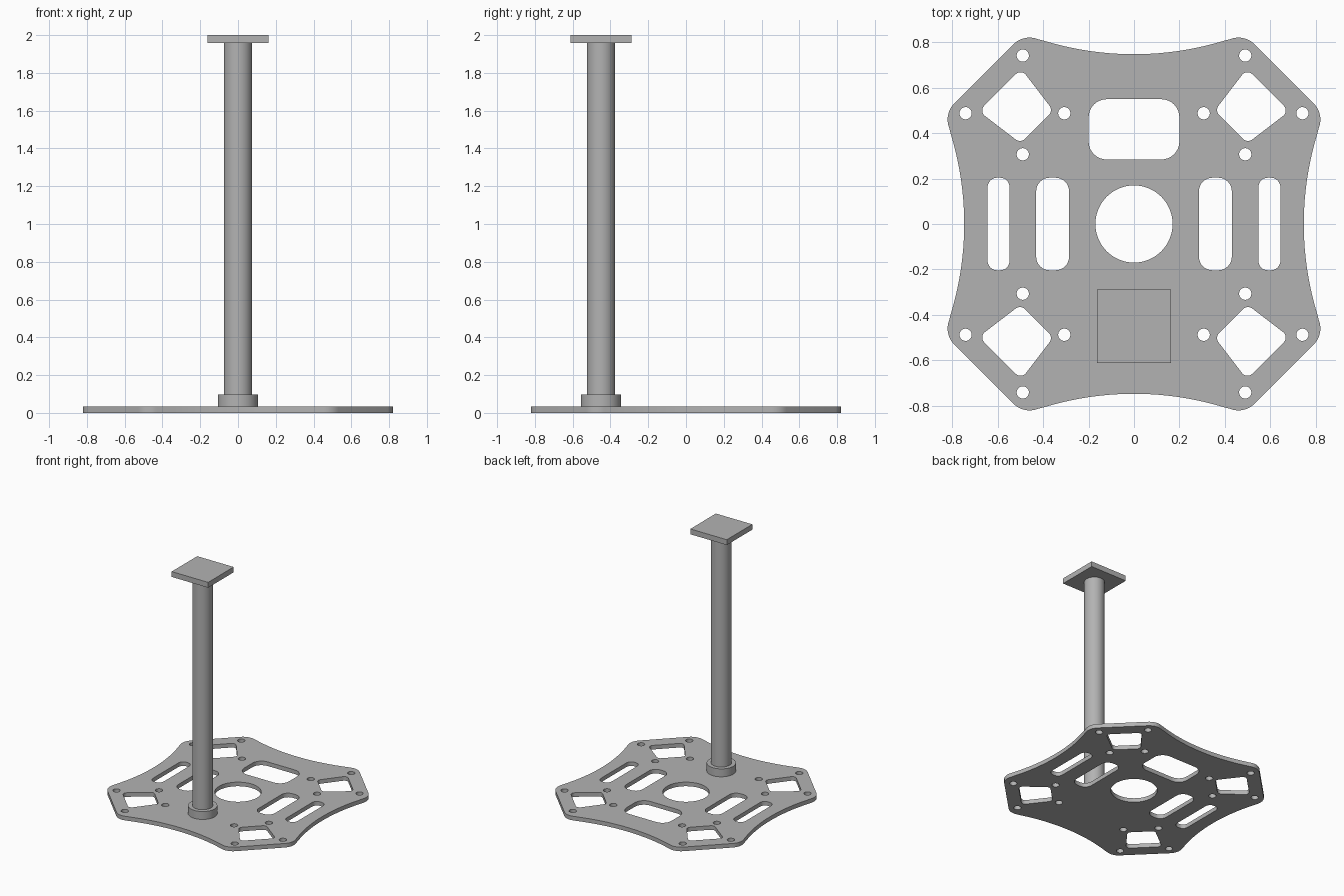
import bpy
import math
from mathutils import Vector

cube = bpy.data.objects.get("Cube")
if cube:
    bpy.data.objects.remove(cube, do_unlink=True)

GREY = (0.45, 0.45, 0.45, 1)
grey = bpy.data.materials.new("plain_grey")
grey.use_nodes = True
grey.diffuse_color = GREY
grey.node_tree.nodes["Principled BSDF"].inputs["Base Color"].default_value = GREY

PLATE_T = 0.033     # plate thickness
POST_Y = -0.45      # post position


def circle(cx, cy, r, n=32):
    return [Vector((cx + r * math.cos(2 * math.pi * i / n),
                    cy + r * math.sin(2 * math.pi * i / n))) for i in range(n)]


def rounded(corners, radius, steps=8):
    """Polygon with every corner replaced by a tangent arc."""
    pts = [Vector(c) for c in corners]
    out = []
    for i, p in enumerate(pts):
        a = (pts[i - 1] - p).normalized()
        b = (pts[(i + 1) % len(pts)] - p).normalized()
        half = a.angle(b) / 2
        centre = p + (a + b).normalized() * radius / math.sin(half)
        t = radius / math.tan(half)
        start, end = p + a * t - centre, p + b * t - centre
        sweep = math.atan2(start.x * end.y - start.y * end.x, start.dot(end))
        for k in range(steps + 1):
            ang = sweep * k / steps
            c, s = math.cos(ang), math.sin(ang)
            out.append(centre + Vector((start.x * c - start.y * s,
                                        start.x * s + start.y * c)))
    return out


def rect(x0, x1, y0, y1, radius):
    return rounded([(x0, y0), (x1, y0), (x1, y1), (x0, y1)], radius)


def plate_outline():
    """One inward-bowed side with its rounded tip, turned four times."""
    mid, bow, tip_x, r = 0.748, 1.355, 0.485, 0.1
    bow_y = lambda x: mid + bow - math.sqrt(bow * bow - x * x)
    tip = Vector((tip_x, bow_y(tip_x)))
    lean = math.asin(tip_x / bow)
    before = tip - Vector((math.cos(lean), math.sin(lean)))
    after = tip + Vector((1, -1))
    fillet = rounded([before, tip, after], r, 10)[11:22]
    start_x = fillet[0].x
    side = [Vector((start_x * k / 12, bow_y(start_x * k / 12))) for k in range(12)] + fillet
    side = [Vector((-p.x, p.y)) for p in reversed(side[1:])] + side
    out = []
    for q in range(4):
        for p in side:
            out.append(p.copy())
        side = [Vector((p.y, -p.x)) for p in side]
    return out


def finish(obj, smooth=True):
    obj.data.materials.clear()
    obj.data.materials.append(grey)
    bpy.ops.object.select_all(action='DESELECT')
    obj.select_set(True)
    bpy.context.view_layer.objects.active = obj
    if smooth:
        bpy.ops.object.shade_smooth_by_angle(angle=math.radians(30))


# Base plate: outline plus cut-outs, filled and extruded
loops = [plate_outline(), circle(0, 0, 0.17, 64), rect(-0.2, 0.2, 0.284, 0.55, 0.08)]
for sx in (-1, 1):
    for lo, hi, r in ((0.286, 0.431, 0.06), (0.548, 0.645, 0.042)):
        x0, x1 = sorted((sx * lo, sx * hi))
        loops.append(rect(x0, x1, -0.204, 0.204, r))
    for sy in (-1, 1):
        # Kite window and its four screw holes at each corner
        kite = [(0.356, 0.5), (0.497, 0.684), (0.684, 0.497), (0.5, 0.356)]
        loops.append(rounded([(sx * x, sy * y) for x, y in kite], 0.03))
        for x, y in ((0.49, 0.742), (0.742, 0.488), (0.307, 0.488), (0.49, 0.307)):
            loops.append(circle(sx * x, sy * y, 0.027))

curve = bpy.data.curves.new("base_plate", 'CURVE')
curve.dimensions = '2D'
curve.fill_mode = 'BOTH'
curve.extrude = PLATE_T / 2
for loop in loops:
    spline = curve.splines.new('POLY')
    spline.points.add(len(loop) - 1)
    for point, p in zip(spline.points, loop):
        point.co = (p.x, p.y, 0, 1)
    spline.use_cyclic_u = True
plate = bpy.data.objects.new("base_plate", curve)
plate.location.z = PLATE_T / 2
bpy.context.collection.objects.link(plate)
bpy.ops.object.select_all(action='DESELECT')
plate.select_set(True)
bpy.context.view_layer.objects.active = plate
bpy.ops.object.convert(target='MESH')
plate = bpy.context.object
finish(plate)


# Collar and post
def cylinder(name, radius, z0, z1):
    bpy.ops.mesh.primitive_cylinder_add(vertices=64, radius=radius, depth=z1 - z0,
                                        location=(0, POST_Y, (z0 + z1) / 2))
    bpy.context.object.name = name
    finish(bpy.context.object)


cylinder("post_collar", 0.107, PLATE_T, 0.097)
cylinder("post", 0.075, 0.06, 1.957)

# Square top pad
bpy.ops.mesh.primitive_cube_add(size=1, location=(0, POST_Y, 1.9785))
pad = bpy.context.object
pad.name = "top_pad"
pad.scale = (0.325, 0.325, 0.043)
finish(pad, smooth=False)
